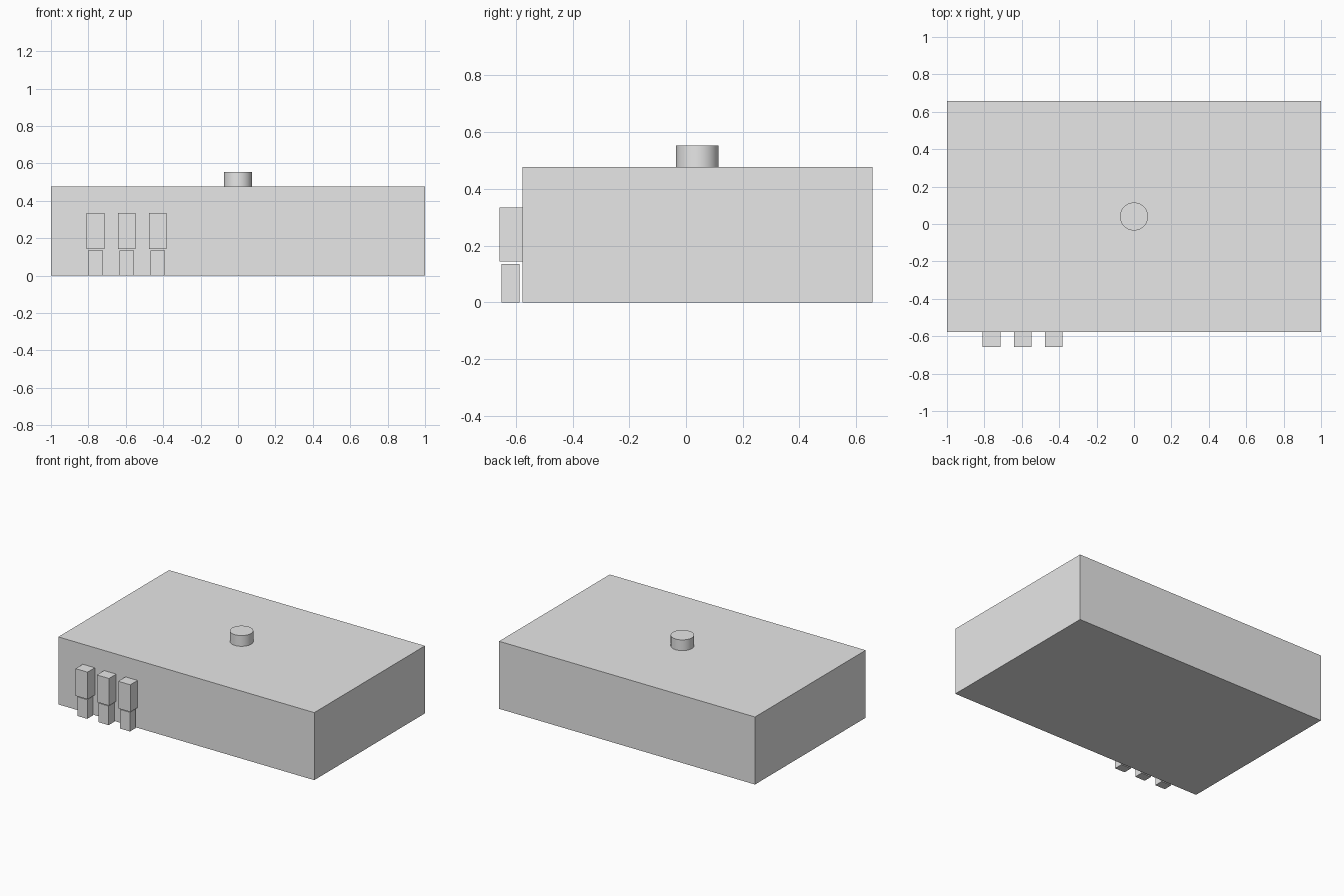
import bpy

cube = bpy.data.objects.get("Cube")
if cube:
    bpy.data.objects.remove(cube, do_unlink=True)

grey = bpy.data.materials.new("light_grey")
grey.use_nodes = True
colour = (0.8, 0.8, 0.8, 1)
grey.diffuse_color = colour
grey.node_tree.nodes["Principled BSDF"].inputs["Base Color"].default_value = colour


def box(name, x, y, z):
    """Add a box from (low, high) pairs along each axis."""
    spans = (x, y, z)
    bpy.ops.mesh.primitive_cube_add(size=1, location=[(a + b) / 2 for a, b in spans])
    ob = bpy.context.object
    ob.name = name
    ob.scale = [b - a for a, b in spans]
    bpy.ops.object.transform_apply(location=False, rotation=False, scale=True)
    ob.data.materials.append(grey)


# Main block
box("main_body", (-1, 1), (-0.577, 0.658), (0, 0.477))

# Three front units, each a wide upper block above a narrower base
for i, side in enumerate(("right", "middle", "left")):
    x = -0.762 + i * 0.167
    box(f"upper_block_{side}", (x - 0.047, x + 0.047), (-0.658, -0.577), (0.143, 0.335))
    box(f"lower_block_{side}", (x - 0.039, x + 0.039), (-0.65, -0.587), (0, 0.135))

# Round cap on the roof
bpy.ops.mesh.primitive_cylinder_add(vertices=48, radius=0.075, depth=0.076,
                                    location=(0, 0.04, 0.515))
cap = bpy.context.object
cap.name = "roof_cap"
cap.data.materials.append(grey)
bpy.ops.object.shade_smooth_by_angle()
